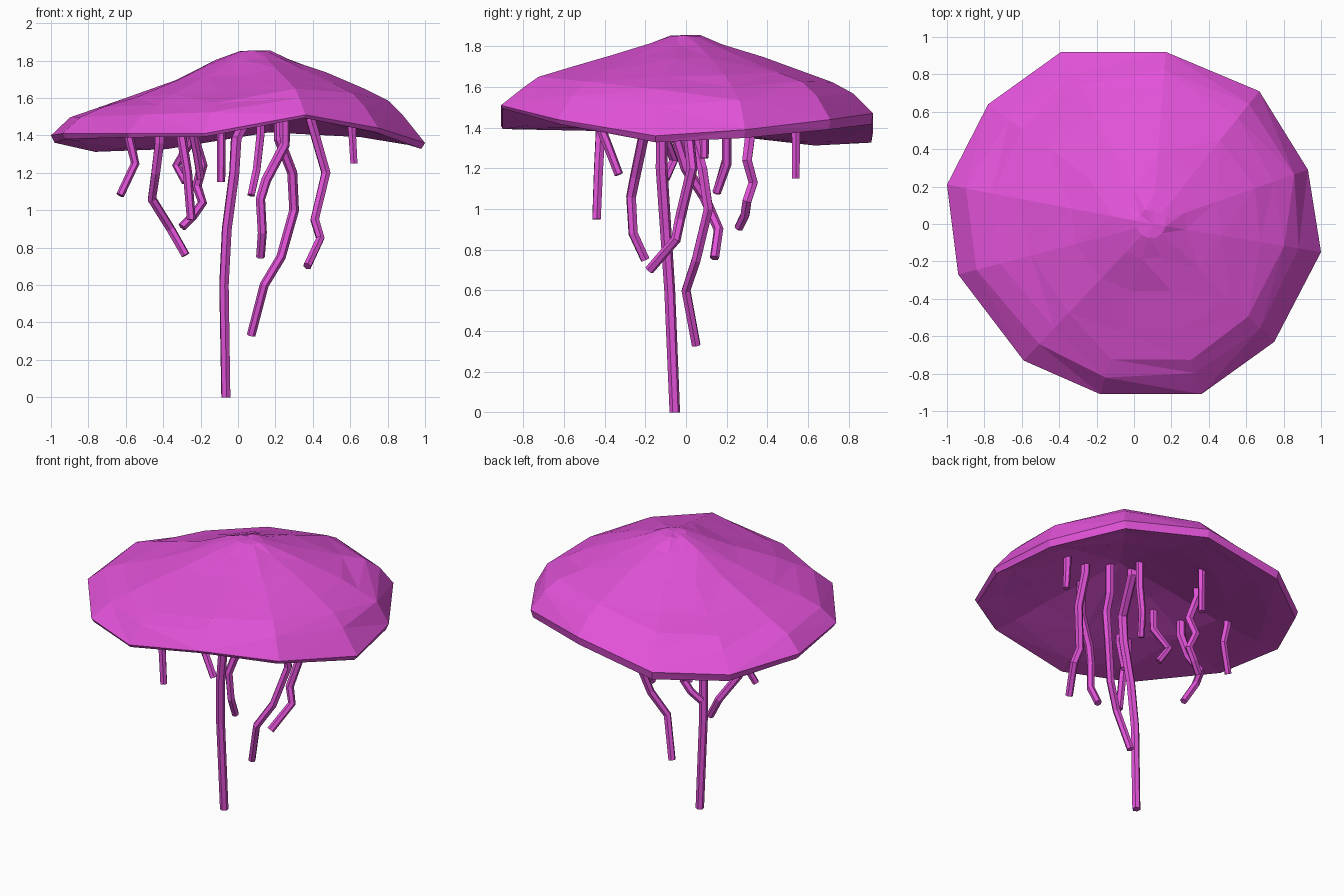
import bpy
import bmesh
import random
from mathutils import Vector

random.seed(4)

default_cube = bpy.data.objects.get("Cube")
if default_cube:
    bpy.data.objects.remove(default_cube, do_unlink=True)

# Single flat colour
magenta = bpy.data.materials.new("magenta")
magenta.use_nodes = True
colour = (0.76, 0.085, 0.69, 1)
magenta.diffuse_color = colour
magenta.node_tree.nodes["Principled BSDF"].inputs["Base Color"].default_value = colour

# Wavy rim of the bell, anticlockwise from the front
rim = [Vector(point) for point in (
    (0.36, -0.91, 1.51), (0.75, -0.63, 1.44), (1.0, -0.15, 1.36),
    (0.93, 0.29, 1.39), (0.67, 0.71, 1.44), (0.17, 0.92, 1.47),
    (-0.39, 0.92, 1.38), (-0.78, 0.64, 1.36), (-1.0, 0.21, 1.40),
    (-0.94, -0.27, 1.41), (-0.59, -0.73, 1.41), (-0.18, -0.91, 1.41))]
outer_peak = Vector((0.1, 0, 1.855))
inner_peak = Vector((0.18, 0.08, 1.6))

# Radius fraction and height fraction of each ring
dome_profile = ((0.89, 0.26), (0.78, 0.4), (0.64, 0.52), (0.4, 0.71),
                (0.2, 0.89), (0.08, 0.99))
underside_profile = ((0.85, 0.13), (0.6, 0.38), (0.3, 0.72))


def profile_ring(edge, peak, radius, height, wobble):
    """One ring of a dome, fuller on the +x side, with uneven facets."""
    ring = []
    for point in edge:
        side = point.x - peak.x
        lift = height + 0.7 * side * radius * (1 - radius) * (1 - height)
        co = peak.lerp(point, radius * (1 + random.uniform(-wobble, wobble)))
        co.z = point.z + (peak.z - point.z) * lift
        co.z += random.uniform(-wobble, wobble) * 0.2
        ring.append(co)
    return ring


def bridge(bm, lower, upper):
    """Join two rings of vertices with quads."""
    count = len(lower)
    for i in range(count):
        j = (i + 1) % count
        bm.faces.new((lower[i], lower[j], upper[j], upper[i]))


def cap(bm, ring, peak):
    """Close a ring with a fan of triangles."""
    tip = bm.verts.new(peak)
    for i, vert in enumerate(ring):
        bm.faces.new((vert, ring[(i + 1) % len(ring)], tip))


def build_bell():
    bm = bmesh.new()
    # Lower lip, thicker towards the back
    lip = [Vector((p.x * 0.98, p.y * 0.99, p.z - 0.035 - 0.02 * p.y)) for p in rim]
    edges = []
    # Outer dome and the shallow underside
    for edge, peak, profile in ((rim, outer_peak, dome_profile),
                                (lip, inner_peak, underside_profile)):
        ring = [bm.verts.new(p) for p in edge]
        edges.append(ring)
        for radius, height in profile:
            points = profile_ring(edge, peak, radius, height, 0.03)
            upper = [bm.verts.new(p) for p in points]
            bridge(bm, ring, upper)
            ring = upper
        cap(bm, ring, peak)
    # Narrow band around the rim
    bridge(bm, edges[1], edges[0])
    bmesh.ops.triangulate(bm, faces=bm.faces[:], quad_method='SHORT_EDGE')
    bmesh.ops.recalc_face_normals(bm, faces=bm.faces[:])
    mesh = bpy.data.meshes.new("bell")
    bm.to_mesh(mesh)
    bm.free()
    mesh.materials.append(magenta)
    bell = bpy.data.objects.new("bell", mesh)
    bpy.context.collection.objects.link(bell)


def tentacle(name, *points, thickness=0.026):
    """Bent six-sided tube, listed from tip to root, rooted inside the bell."""
    path = [Vector(p) for p in points]
    root = path[-1].copy()
    root.z = 1.67 - 0.3 * (root - outer_peak).xy.length
    path.append(root)
    curve = bpy.data.curves.new(name, 'CURVE')
    curve.dimensions = '3D'
    curve.bevel_depth = thickness
    curve.bevel_resolution = 1
    curve.use_fill_caps = True
    spline = curve.splines.new('POLY')
    spline.points.add(len(path) - 1)
    for i, (target, co) in enumerate(zip(spline.points, path)):
        target.co = (*co, 1)
        target.radius = 0.9 + 0.25 * i / len(path)
    spline.use_smooth = False
    curve.materials.append(magenta)
    obj = bpy.data.objects.new(name, curve)
    bpy.context.collection.objects.link(obj)
    bpy.ops.object.select_all(action='DESELECT')
    obj.select_set(True)
    bpy.context.view_layer.objects.active = obj
    bpy.ops.object.convert(target='MESH')


build_bell()

# Long central tentacles
tentacle("longest_tentacle", (-0.065, -0.055, 0.0), (-0.075, -0.08, 0.6),
         (-0.06, -0.1, 0.9), (-0.02, -0.12, 1.2), (-0.01, -0.12, 1.38),
         (0.08, 0.08, 1.55), thickness=0.029)
tentacle("long_tentacle", (0.07, 0.05, 0.33), (0.14, 0, 0.6), (0.23, 0.05, 0.75),
         (0.3, 0.11, 1.0), (0.29, 0.08, 1.2), (0.22, 0.03, 1.38))

# Medium tentacles
tentacle("left_tentacle", (0.37, -0.18, 0.7), (0.44, -0.05, 0.85),
         (0.41, -0.03, 0.95), (0.47, 0.03, 1.2), (0.39, 0, 1.48))
tentacle("right_tentacle", (-0.28, 0.14, 0.76), (-0.36, 0.16, 0.9),
         (-0.46, 0.09, 1.06), (-0.44, 0, 1.2), (-0.42, -0.05, 1.36))
tentacle("front_tentacle", (0.12, -0.2, 0.75), (0.13, -0.26, 0.88),
         (0.12, -0.27, 1.06), (0.15, -0.25, 1.16), (0.25, -0.21, 1.35))
tentacle("back_tentacle", (-0.3, 0.26, 0.91), (-0.24, 0.29, 0.97),
         (-0.19, 0.3, 1.04), (-0.22, 0.33, 1.13), (-0.19, 0.3, 1.24),
         (-0.24, 0.32, 1.4))
tentacle("front_right_tentacle", (-0.25, -0.44, 0.95), (-0.27, -0.43, 1.2),
         (-0.3, -0.42, 1.38))

# Short outer tentacles
tentacle("far_right_tentacle", (-0.63, 0.15, 1.08), (-0.55, 0.2, 1.25),
         (-0.58, 0.2, 1.38), thickness=0.024)
tentacle("far_left_tentacle", (0.62, 0.09, 1.25), (0.61, 0.09, 1.42),
         thickness=0.024)
tentacle("far_back_tentacle", (-0.09, 0.54, 1.15), (-0.09, 0.54, 1.4),
         thickness=0.024)
tentacle("short_front_tentacle", (-0.2, -0.33, 1.17), (-0.22, -0.38, 1.3),
         (-0.24, -0.42, 1.4), thickness=0.024)
tentacle("short_inner_tentacle", (-0.28, -0.1, 1.15), (-0.33, -0.06, 1.24),
         (-0.25, -0.11, 1.37), thickness=0.024)
tentacle("short_back_tentacle", (0.07, 0.15, 1.08), (0.1, 0.2, 1.22),
         (0.12, 0.2, 1.4), thickness=0.024)
